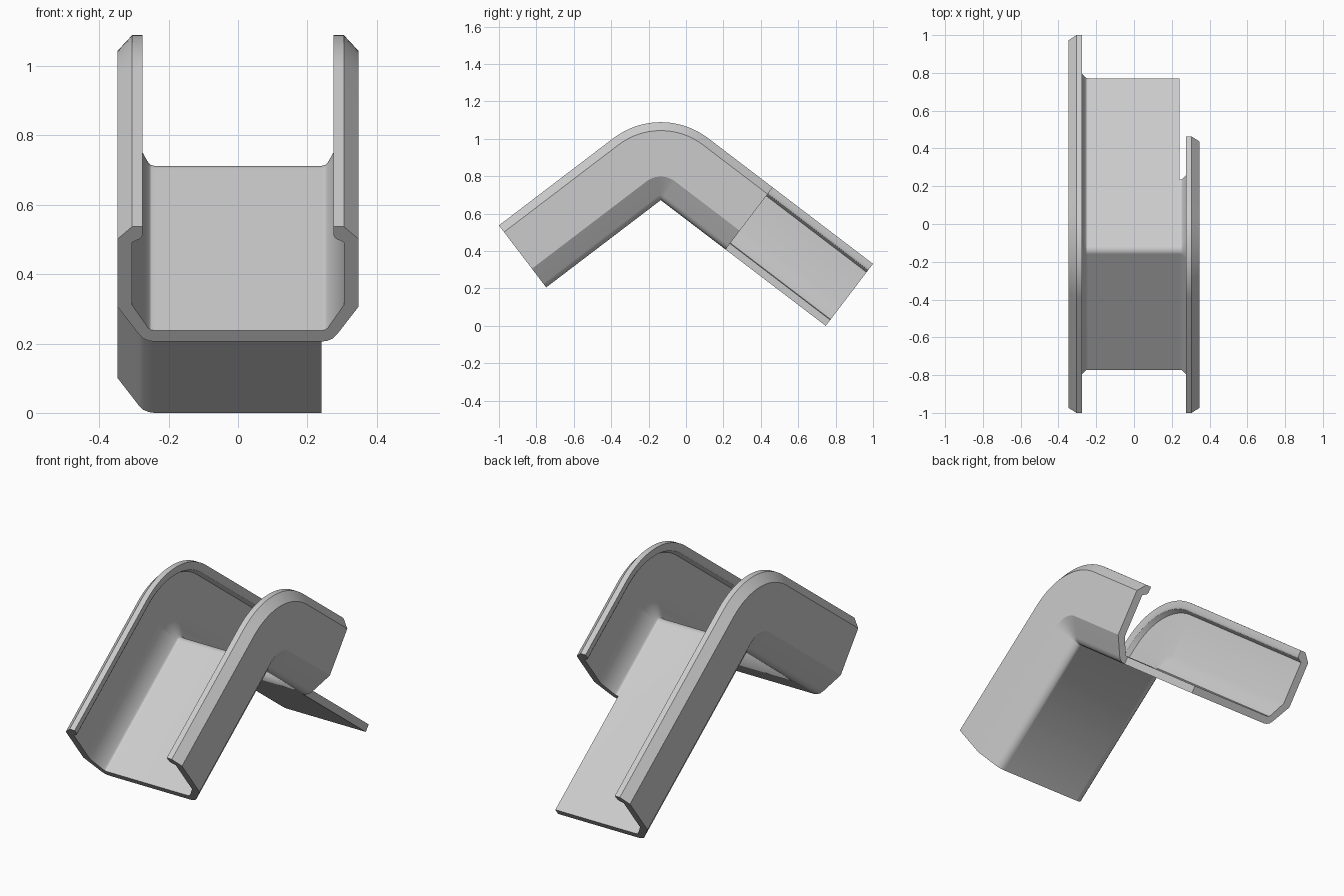
import bpy
import bmesh
import math

cube = bpy.data.objects.get("Cube")
if cube:
    bpy.data.objects.remove(cube, do_unlink=True)

SLOPE = math.radians(37.3)
PIVOT_Y, PIVOT_Z = -0.135, 0.672
FRONT_LEN, CUT_LEN, BACK_LEN = 0.77, 0.435, 1.109
ARC_STEPS = 16

# Half of the channel section: (x, height above the underside)
half = [(0.24, 0), (0.257, 0.003), (0.273, 0.011), (0.286, 0.027),
        (0.347, 0.126), (0.347, 0.372), (0.305, 0.417), (0.275, 0.417),
        (0.275, 0.386), (0.281, 0.374), (0.305, 0.36), (0.305, 0.132),
        (0.259, 0.05), (0.252, 0.043), (0.24, 0.04)]
profile = half + [(-x, h) for x, h in reversed(half)]
count, n = len(profile), len(half)

bm = bmesh.new()


def section(angle, along):
    """Ring of vertices: tilted by angle, shifted along the run."""
    s, c = math.sin(angle), math.cos(angle)
    return [bm.verts.new((x, PIVOT_Y + h * s + along * c,
                          PIVOT_Z + h * c - along * s)) for x, h in profile]


def bridge(a, b, loop):
    for i, j in zip(loop, loop[1:] + loop[:1]):
        bm.faces.new((a[i], a[j], b[j], b[i]))


# Front run, bend around the pivot, back run
rings = [section(-SLOPE, -FRONT_LEN)]
rings += [section(SLOPE * (2 * i / ARC_STEPS - 1), 0) for i in range(ARC_STEPS + 1)]
rings += [section(SLOPE, CUT_LEN)]
whole = list(range(count))
for a, b in zip(rings, rings[1:]):
    bridge(a, b, whole)
bm.faces.new(rings[0])

# Past the cut only the floor and the right wall carry on
kept = list(range(n - 1, count)) + [0]
end = section(SLOPE, BACK_LEN)
bridge(rings[-1], end, kept)
bm.faces.new([end[i] for i in kept])
bm.faces.new(rings[-1][:n])

# Underside of the bend closes to a sharp crease
bmesh.ops.remove_doubles(bm, verts=bm.verts, dist=1e-5)
bmesh.ops.delete(bm, geom=[v for v in bm.verts if not v.link_faces], context='VERTS')
bmesh.ops.recalc_face_normals(bm, faces=bm.faces)

mesh = bpy.data.meshes.new("bent_channel")
bm.to_mesh(mesh)
bm.free()
channel = bpy.data.objects.new("bent_channel", mesh)
bpy.context.collection.objects.link(channel)

# Plain grey material
grey = bpy.data.materials.new("light_grey")
grey.use_nodes = True
colour = (0.6, 0.6, 0.6, 1)
grey.diffuse_color = colour
grey.node_tree.nodes["Principled BSDF"].inputs["Base Color"].default_value = colour
mesh.materials.append(grey)

# Smooth bends and fillets, crisp edges elsewhere
bpy.ops.object.select_all(action='DESELECT')
channel.select_set(True)
bpy.context.view_layer.objects.active = channel
bpy.ops.object.shade_smooth_by_angle(angle=math.radians(30))
weighted = channel.modifiers.new("even_normals", 'WEIGHTED_NORMAL')
weighted.keep_sharp = True
